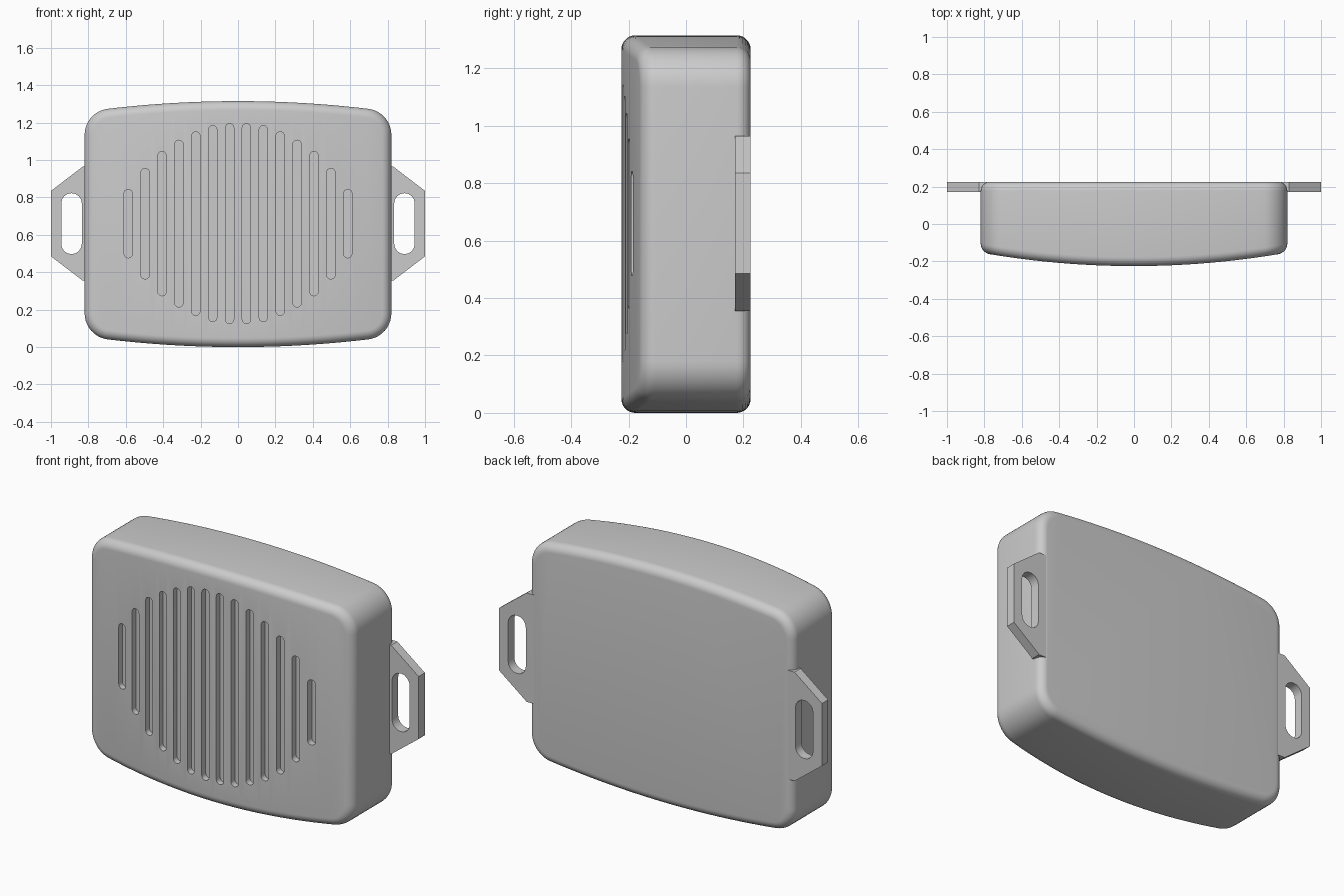
import bpy, bmesh, math

if "Cube" in bpy.data.objects:
    bpy.data.objects.remove(bpy.data.objects["Cube"])

ZC = 0.6575                      # mid height of the body
HALF_W, HALF_H, BACK = 0.82, 0.6575, 0.225
CROWN, CORNER, FILLET = 0.085, 0.14, 0.048


def front_y(x):
    return -0.225 + 0.107 * x * x


def make_object(name, bm):
    bmesh.ops.recalc_face_normals(bm, faces=bm.faces)
    me = bpy.data.meshes.new(name)
    bm.to_mesh(me)
    bm.free()
    ob = bpy.data.objects.new(name, me)
    bpy.context.collection.objects.link(ob)
    return ob


def prism(bm, pts, y0, y1):
    a = [bm.verts.new((x, y0, z)) for x, z in pts]
    b = [bm.verts.new((x, y1, z)) for x, z in pts]
    bm.faces.new(a)
    bm.faces.new(b[::-1])
    for i in range(len(a)):
        j = (i + 1) % len(a)
        bm.faces.new((a[i], b[i], b[j], a[j]))


def slot(cx, cz, half, r, n=8):
    top = [(cx + r * math.cos(math.pi * i / n), cz + half - r + r * math.sin(math.pi * i / n)) for i in range(n + 1)]
    return top + [(2 * cx - x, 2 * cz - z) for x, z in top]


def cut(ob, cutter):
    cutter.hide_render = True
    m = ob.modifiers.new("cut", "BOOLEAN")
    m.object, m.operation, m.solver = cutter, "DIFFERENCE", "EXACT"
    bpy.ops.object.select_all(action="DESELECT")
    bpy.context.view_layer.objects.active = ob
    ob.select_set(True)
    bpy.ops.object.modifier_apply(modifier="cut")
    bpy.data.objects.remove(cutter)
    bpy.ops.object.shade_smooth_by_angle(angle=math.radians(32))


# Body outline: crowned top edge and rounded corner, stored with normals
cx = HALF_W - CORNER
tilt = math.atan(2 * CROWN * cx)
tx = cx + CORNER * math.sin(tilt)
cz = HALF_H - CROWN * tx * tx - CORNER * math.cos(tilt)
half = []
for i in range(1, 13):
    x = tx * i / 12
    l = math.hypot(2 * CROWN * x, 1)
    half.append((x, HALF_H - CROWN * x * x, 2 * CROWN * x / l, 1 / l))
for i in range(1, 11):
    a = (math.pi / 2 - tilt) * (1 - i / 10)
    c, s = math.cos(a), math.sin(a)
    half.append((cx + CORNER * c, cz + CORNER * s, c, s))
top = [(-x, z, -u, v) for x, z, u, v in half[::-1]] + [(0, HALF_H, 0, 1)] + half
loop = top + [(x, -z, u, -v) for x, z, u, v in top[::-1]]

# Body shell: rings from front fillet to back fillet
bm = bmesh.new()
rings = []
STEPS = 7
for side in ("front", "back"):
    for k in range(STEPS + 1):
        a = math.pi / 2 * (k if side == "front" else STEPS - k) / STEPS
        inset, drop = FILLET * (1 - math.sin(a)), FILLET * (1 - math.cos(a))
        ring = []
        for x, z, u, v in loop:
            px, pz = x - u * inset, z - v * inset
            y = front_y(px) + drop if side == "front" else BACK - drop
            ring.append(bm.verts.new((px, y, ZC + pz)))
        rings.append(ring)
N = len(loop)
for r0, r1 in zip(rings, rings[1:]):
    for i in range(N):
        j = (i + 1) % N
        bm.faces.new((r0[i], r0[j], r1[j], r1[i]))
bm.faces.new(rings[-1])
f = rings[0]
for i in range(N // 2 - 1):
    bm.faces.new((f[i], f[i + 1], f[N - 2 - i], f[N - 1 - i]))
body = make_object("body", bm)

# Grille grooves in the curved front
bm = bmesh.new()
for i, h in enumerate((0.535, 0.524, 0.491, 0.446, 0.386, 0.296, 0.183)):
    for s in (-1, 1):
        x = s * (0.045 + 0.0903 * i)
        prism(bm, slot(x, 0.66, h, 0.0225), -0.3, front_y(x) + 0.035)
cut(body, make_object("groove_cutter", bm))

# Strap lugs on both sides, flush with the back
for name, s in (("left_lug", -1), ("right_lug", 1)):
    bm = bmesh.new()
    prof = ((0.785, 0.305), (0.83, 0.305), (1.0, 0.175), (1.0, -0.175), (0.83, -0.305), (0.785, -0.305))
    prism(bm, [(s * x, 0.66 + z) for x, z in prof], 0.17, BACK)
    lug = make_object(name, bm)
    bm = bmesh.new()
    prism(bm, slot(s * 0.89, 0.66, 0.163, 0.055), 0.1, 0.3)
    cut(lug, make_object("lug_cutter", bm))
